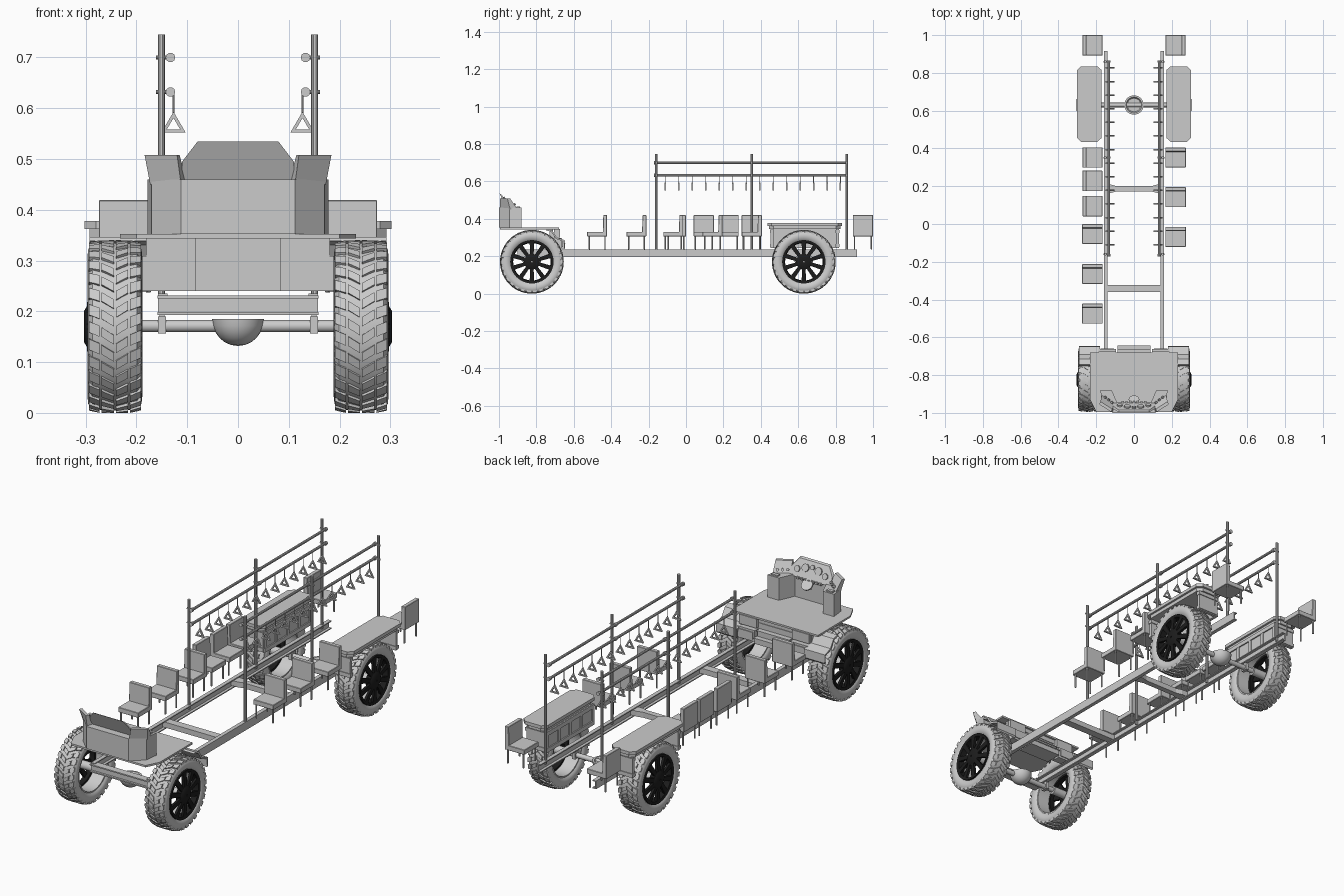
import bpy, bmesh, math
from mathutils import Vector, Matrix

if "Cube" in bpy.data.objects:
    bpy.data.objects.remove(bpy.data.objects["Cube"])

black = bpy.data.materials.new("black_rim")
black.diffuse_color = (0.012, 0.012, 0.012, 1)
black.use_nodes = True
black.node_tree.nodes["Principled BSDF"].inputs["Base Color"].default_value = black.diffuse_color


class Part:
    """Collects solids in one bmesh and turns them into an object."""
    def __init__(self):
        self.bm = bmesh.new()

    def loft(self, a, b):
        va = [self.bm.verts.new(p) for p in a]
        vb = [self.bm.verts.new(p) for p in b]
        n = len(va)
        self.bm.faces.new(va[::-1])
        self.bm.faces.new(vb)
        for i in range(n):
            j = (i + 1) % n
            self.bm.faces.new((va[i], va[j], vb[j], vb[i]))

    def box(self, x0, x1, y0, y1, z0, z1):
        self.plan([(x0, y0), (x1, y0), (x1, y1), (x0, y1)], z0, z1)

    def plan(self, pts, z0, z1):
        self.loft([(x, y, z0) for x, y in pts], [(x, y, z1) for x, y in pts])

    def tube(self, p, q, r, n=10):
        p, q = Vector(p), Vector(q)
        rot = (q - p).to_track_quat('Z', 'Y')
        ring = [rot @ Vector((r * math.cos(t), r * math.sin(t), 0))
                for t in (2 * math.pi * i / n for i in range(n))]
        self.loft([p + v for v in ring], [q + v for v in ring])

    def lathe(self, prof, n, place):
        # closed profile of (axial, radius) turned about an axis by place(a, r, angle)
        rings = [[self.bm.verts.new(place(a, r, 2 * math.pi * i / n)) for a, r in prof]
                 for i in range(n)]
        m = len(prof)
        for i in range(n):
            u, v = rings[i], rings[(i + 1) % n]
            for k in range(m):
                l = (k + 1) % m
                self.bm.faces.new((u[k], u[l], v[l], v[k]))

    def done(self, name, mat=None, smooth=False, matrix=None):
        if matrix:
            self.bm.transform(matrix)
        bmesh.ops.recalc_face_normals(self.bm, faces=self.bm.faces)
        me = bpy.data.meshes.new(name)
        self.bm.to_mesh(me)
        self.bm.free()
        ob = bpy.data.objects.new(name, me)
        bpy.context.collection.objects.link(ob)
        if mat:
            me.materials.append(mat)
        if smooth:
            bpy.ops.object.select_all(action='DESELECT')
            ob.select_set(True)
            bpy.context.view_layer.objects.active = ob
            bpy.ops.object.shade_smooth_by_angle(angle=math.radians(35))
        return ob


# wheels: tyre with chevron tread, black spoked rim
def wheel(s, cy):
    def at(a, r, t):
        return (s * (0.2425 + a), cy + r * math.sin(t), 0.17 + r * math.cos(t))
    t = Part()
    t.lathe([(-.042, .113), (-.051, .122), (-.054, .138), (-.0525, .152), (-.044, .163), (0, .1655),
             (.044, .163), (.0525, .152), (.054, .138), (.051, .122), (.042, .113)], 60, at)
    step = 2 * math.pi / 30
    for i in range(30):
        for m in (-1, 1):
            b = i * step + (step / 2 if m > 0 else 0)
            for x0, x1, o0, o1, w, lo, hi0, hi1 in ((.002, .026, 0, .09, .055, .158, .1705, .170),
                                                    (.030, .051, .09, .14, .065, .150, .170, .1655)):
                quad = [(x0, o0, hi0), (x1, o1, hi1), (x1, o1 + w * 2, hi1), (x0, o0 + w * 2, hi0)]
                t.loft([at(m * x, lo, b + o) for x, o, h in quad],
                       [at(m * x, h, b + o) for x, o, h in quad])
    t.done("tyre", smooth=True)
    r = Part()
    r.lathe([(.02, .100), (.05, .103), (.053, .116), (.02, .116)], 40, at)
    r.lathe([(.030, .004), (.030, .042), (.054, .042), (.061, .030), (.061, .004)], 24, at)
    for i in range(10):
        c = 2 * math.pi * i / 10
        def spoke(rad, w, x):
            return [at(x + dx, rad, c + sg * w / rad) for dx, sg in ((0, -1), (0, 1), (.012, 1), (.012, -1))]
        r.loft(spoke(.03, .009, .044), spoke(.104, .012, .038))
    r.done("rim", black, True)
    h = Part()
    h.lathe([(-.045, .110), (.03, .110), (.03, .116), (-.045, .116)], 40, at)
    h.tube(at(-.05, 0, 0), at(.032, 0, 0), .02, 16)
    h.done("rim_barrel", smooth=True)


# axles with bowl-shaped differential
def axle(cy):
    a = Part()
    a.tube((-.23, cy, .171), (.23, cy, .171), .012, 16)
    bowl = [(.132 + .053 * (1 - math.cos(k * math.pi / 12)), .001 + .05 * math.sin(k * math.pi / 12))
            for k in range(7)]
    a.lathe(bowl + [(.185, .042), (.176, .036), (.176, .001)], 28,
            lambda z, r, t: (r * math.cos(t), cy + r * math.sin(t), z))
    for s in (-1, 1):
        a.box(s * .15 - .008, s * .15 + .008, cy - .017, cy + .017, .156, .19)
        a.box(s * .15 - .005, s * .15 + .005, cy - .012, cy + .012, .19, .20)
    a.done("axle", smooth=True)


for cy in (-.824, .63):
    axle(cy)
    for s in (-1, 1):
        wheel(s, cy)

# ladder chassis: C-section rails and cross members
f = Part()
for s in (-1, 1):
    f.box(s * .152, s * .158, -.9, .915, .195, .235)
    for z in (.195, .23):
        f.box(s * .139, s * .158, -.9, .915, z, z + .005)
f.box(-.152, .152, -.36, -.322, .203, .229)
f.plan([(-.152, .165), (-.12, .165), (-.09, .173), (.09, .173), (.12, .165), (.152, .165),
        (.152, .208), (.12, .208), (.09, .2), (-.09, .2), (-.12, .208), (-.152, .208)], .203, .229)
f.box(-.157, .157, -.90, -.89, .195, .23)
for z in (.193, .225):
    f.box(-.159, .159, -.91, -.875, z, z + .006)
f.done("chassis_frame")

# handrails with posts, and hanging triangular grips
for s in (-1, 1):
    p = Part()
    for y in (-.16, .352, .86):
        p.tube((s * .151, y, .215), (s * .151, y, .745), .007)
        for z in (.632, .70):
            p.tube((s * .161, y, z), (s * .133, y, z), .004)
    for z in (.632, .70):
        p.tube((s * .133, -.165, z), (s * .133, .865, z), .0065)
        for y in (-.165, .352, .86):
            p.tube((s * .133, y - .006, z), (s * .133, y + .006, z), .0095)
    p.done("handrail", smooth=True)
    g = Part()
    outer = [(-.024, .552), (.024, .552), (0, .593)]
    inner = [(x * .55, .5657 + (z - .5657) * .55) for x, z in outer]
    for i in range(14):
        y = -.11 + i * .072
        cx = s * .127
        g.tube((cx, y, .588), (cx, y, .636), .002, 6)
        for k in range(3):
            l = (k + 1) % 3
            q = (outer[k], outer[l], inner[l], inner[k])
            g.loft([(cx + x, y - .004, z) for x, z in q], [(cx + x, y + .004, z) for x, z in q])
    g.done("hanging_grips")


# seats
def seat(x, y, turn):
    p = Part()
    p.box(-.054, .054, -.053, .053, .306, .330)
    p.loft([(-.054, .03, .325), (.054, .03, .325), (.054, .053, .306), (-.054, .053, .306)],
           [(-.054, .033, .419), (.054, .033, .419), (.054, .053, .419), (-.054, .053, .419)])
    for a in (-1, 1):
        for b in (-1, 1):
            p.tube((a * .045, b * .042, .237), (a * .045, b * .042, .31), .0045, 8)
    ob = p.done("seat", matrix=Matrix.Translation((x, y, 0)) @ Matrix.Rotation(math.radians(turn), 4, 'Z'))
    bev = ob.modifiers.new("edge", 'BEVEL')
    bev.width = .002


for y in (-.475, -.265, -.053):
    seat(-.22, y, 0)
for y in (.095, .228, .352, .946):
    seat(-.22, y, 90)
for y in (-.068, .142, .352):
    seat(.22, y, 0)
seat(.22, .946, -90)

# benches over the rear wheels
for s in (-1, 1):
    b = Part()
    for d, z0, z1 in ((0, .362, .378), (.01, .345, .362)):
        x0, x1, y0, y1, c = .172 + d, .302 - d, .435 + d, .835 - d, .022
        b.plan([(s * x, y) for x, y in ((x0 + c, y0), (x1 - c, y0), (x1, y0 + c), (x1, y1 - c),
                                        (x1 - c, y1), (x0 + c, y1), (x0, y1 - c), (x0, y0 + c))], z0, z1)
    b.box(s * .179, s * .187, .455, .815, .245, .346)
    for z in (.245, .325):
        b.box(s * .173, s * .181, .453, .817, z, z + .02)
    for i in range(5):
        y = .453 + i * .087
        b.box(s * .174, s * .181, y, y + .016, .26, .33)
    for y in (.453, .803):
        b.box(s * .182, s * .285, y, y + .014, .245, .346)
        for z in (.25, .325):
            b.box(s * .18, s * .288, y - .004, y + .018, z, z + .016)
    b.done("wheel_bench")

# driver platform, bulkhead, steps and lockers
d = Part()
d.plan([(-.2, -.995), (.2, -.995), (.232, -.93), (.232, -.68), (-.232, -.68), (-.232, -.93)], .343, .352)
d.box(-.19, .19, -.705, -.69, .24, .345)
d.done("driver_platform")
st = Part()
for i in range(4):
    st.box(-.085, .085, -.73, -.646 - i * .022, .24 + i * .028, .268 + i * .028)
    st.box(-.088, .088, -.70, -.643 - i * .022, .264 + i * .028, .268 + i * .028)
st.done("entry_steps")
for s in (-1, 1):
    k = Part()
    k.box(s * .095, s * .188, -.70, -.675, .30, .345)
    k.box(s * .095, s * .188, -.70, -.662, .24, .294)
    k.box(s * .105, s * .178, -.69, -.658, .25, .284)
    k.done("locker")
    m = Part()
    path = [(-.745, .346), (-.715, .338), (-.69, .30), (-.648, .285), (-.646, .245)]
    edge = path + [(y - .006, z - .007) for y, z in path[::-1]]
    m.loft([(s * .18, y, z) for y, z in edge], [(s * .292, y, z) for y, z in edge])
    m.done("mudguard")

# dashboard: console wrapping the driver, raised instrument boards
c = Part()
c.plan([(-.178, -.88), (-.17, -.945), (-.112, -1), (.112, -1), (.17, -.945), (.178, -.88),
        (.118, -.88), (.085, -.955), (-.085, -.955), (-.118, -.88)], .352, .46)
face = [(-.11, 0), (.11, 0), (.11, .035), (.08, .074), (-.08, .074), (-.11, .035)]
c.loft([(x, -.965 - h * .42, .46 + h) for x, h in face],
       [(x, -.945 - h * .55, .455 + h) for x, h in face])
for s in (-1, 1):
    c.loft([(s * .112, -.995, .45), (s * .173, -.94, .45), (s * .168, -.90, .45), (s * .100, -.95, .45)],
           [(s * .12, -.995, .508), (s * .184, -.955, .508), (s * .178, -.94, .508), (s * .115, -.98, .508)])
c.done("dashboard")
i = Part()
for x, h, r in ((-.075, .03, .014), (-.035, .042, .018), (.035, .042, .018), (.075, .03, .014), (0, .05, .011)):
    y, z = -.946 - h * .55, .456 + h
    i.tube((x, y, z), (x, y + .007, z + .003), r, 16)
for n in range(7):
    i.box(-.066 + n * .02, -.054 + n * .02, -.958, -.938, .448, .458)
for s in (-1, 1):
    for n in range(3):
        x, y = s * (.118 + n * .018), -.948 + n * .014
        i.tube((x, y, .475), (x - s * .004, y + .006, .478), .007, 12)
    i.box(s * .13, s * .165, -.905, -.888, .458, .466)
i.tube((0, -.96, .41), (0, -.93, .44), .006)
i.tube((0, -.932, .438), (0, -.927, .443), .028, 20)
i.done("instruments")
